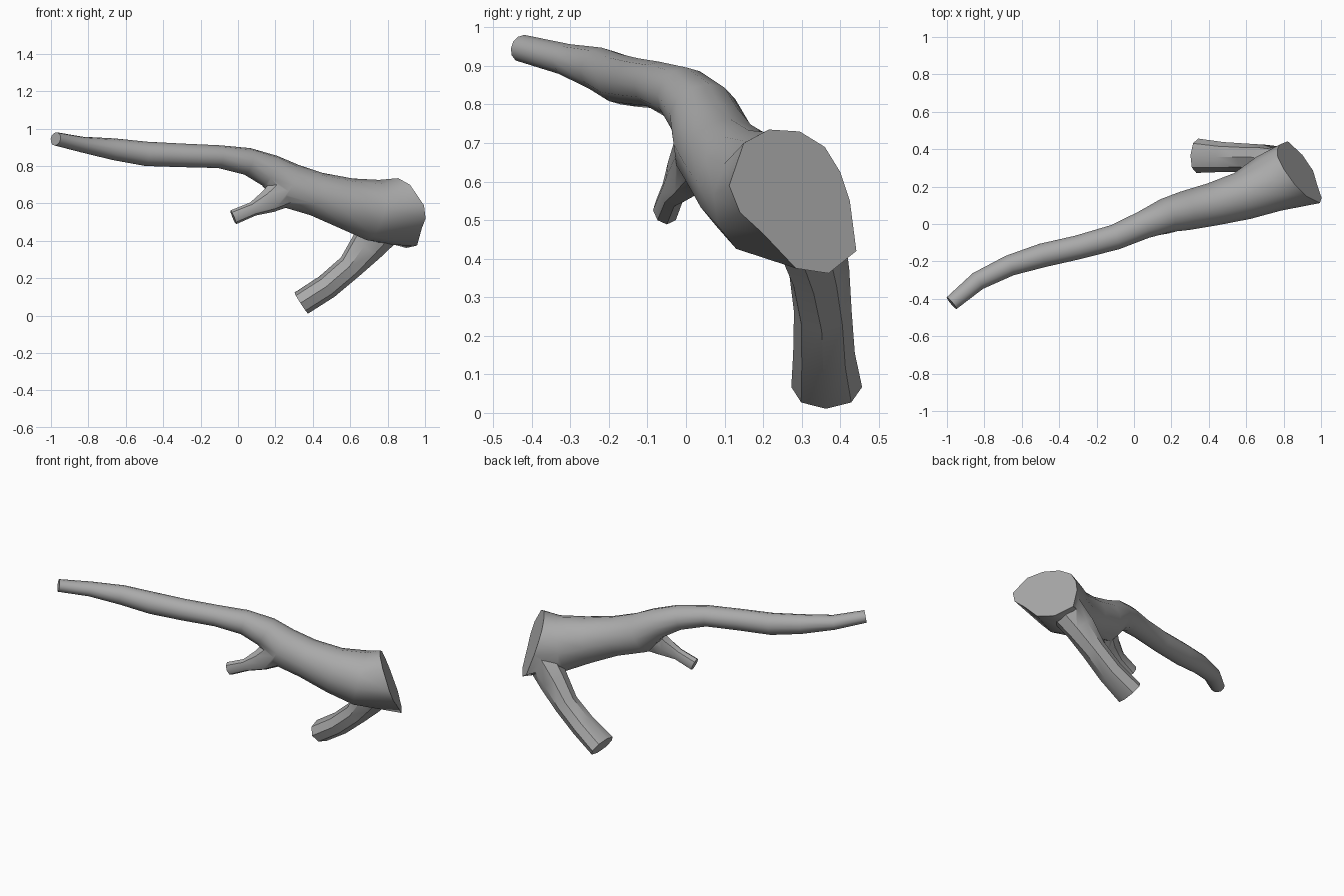
import bpy, bmesh, math
from mathutils import Vector

if "Cube" in bpy.data.objects:
    bpy.data.objects.remove(bpy.data.objects["Cube"])

SIDES = 12
grey = bpy.data.materials.new("weathered_grey")
grey.diffuse_color = (0.40, 0.40, 0.40, 1)
grey.use_nodes = True
grey.node_tree.nodes["Principled BSDF"].inputs["Base Color"].default_value = grey.diffuse_color


def limb(name, stations, sides=SIDES, end_ring=None):
    """Loft elliptical rings (x, y, z, half width, half height) along a path."""
    pts = [Vector(s[:3]) for s in stations]
    rings = []
    for i, (p, s) in enumerate(zip(pts, stations)):
        t = (pts[min(i + 1, len(pts) - 1)] - pts[max(i - 1, 0)]).normalized()
        side = Vector((0, 0, 1)).cross(t).normalized()
        up = t.cross(side)
        angles = [2 * math.pi * k / sides for k in range(sides)]
        rings.append([p + side * s[3] * math.cos(a) + up * s[4] * math.sin(a) for a in angles])
    if end_ring:
        rings.append(end_ring)
    bm = bmesh.new()
    loops = [[bm.verts.new(v) for v in r] for r in rings]
    for a, b in zip(loops, loops[1:]):
        for k in range(sides):
            n = (k + 1) % sides
            bm.faces.new((a[k], a[n], b[n], b[k]))
    bm.faces.new(loops[0])
    bm.faces.new(loops[-1])
    bmesh.ops.recalc_face_normals(bm, faces=bm.faces)
    mesh = bpy.data.meshes.new(name)
    bm.to_mesh(mesh)
    bm.free()
    mesh.materials.append(grey)
    obj = bpy.data.objects.new(name, mesh)
    bpy.context.collection.objects.link(obj)
    return obj


# Slanted cut face at the thick end, outlined in y and z
cut_outline = [(.425, .55), (.40, .625), (.36, .69), (.295, .73), (.215, .735), (.15, .70),
               (.112, .59), (.14, .52), (.20, .465), (.285, .375), (.37, .362), (.442, .42)]
cut_face = [Vector((1 - .74 * (y - .11) - .424 * (z - .58), y, z)) for y, z in cut_outline]

# Main bough, from the thin tip to the thick cut end
bough = limb("main_bough", [
    (-.975, -.423, .945, .041, .036), (-.835, -.305, .915, .050, .042),
    (-.665, -.222, .890, .056, .058), (-.49, -.168, .865, .064, .065),
    (-.30, -.125, .857, .064, .063), (-.10, -.070, .850, .068, .061),
    (.05, -.005, .825, .075, .073), (.17, .045, .775, .092, .090),
    (.27, .070, .697, .105, .122), (.42, .105, .650, .115, .118),
    (.58, .150, .600, .130, .138), (.72, .215, .565, .158, .165)], end_ring=cut_face)

# Stout lower branch and short twig, both rooted inside the bough
branch = limb("lower_branch", [
    (.338, .365, .067, .092, .067), (.475, .358, .155, .080, .068),
    (.60, .355, .262, .075, .070), (.69, .345, .372, .080, .095),
    (.78, .320, .470, .095, .105)], sides=8)
twig = limb("twig", [
    (-.025, -.052, .526, .034, .040), (.08, -.035, .570, .033, .038),
    (.165, -.005, .612, .050, .065), (.26, .045, .680, .075, .100)], sides=8)

# Fuse the limbs into one piece of wood
bpy.context.view_layer.objects.active = bough
bough.select_set(True)
for part in (branch, twig):
    mod = bough.modifiers.new("join_" + part.name, 'BOOLEAN')
    mod.operation = 'UNION'
    mod.solver = 'EXACT'
    mod.object = part
    bpy.ops.object.modifier_apply(modifier=mod.name)
    bpy.data.objects.remove(part)
bpy.ops.object.shade_smooth_by_angle(angle=math.radians(40))
